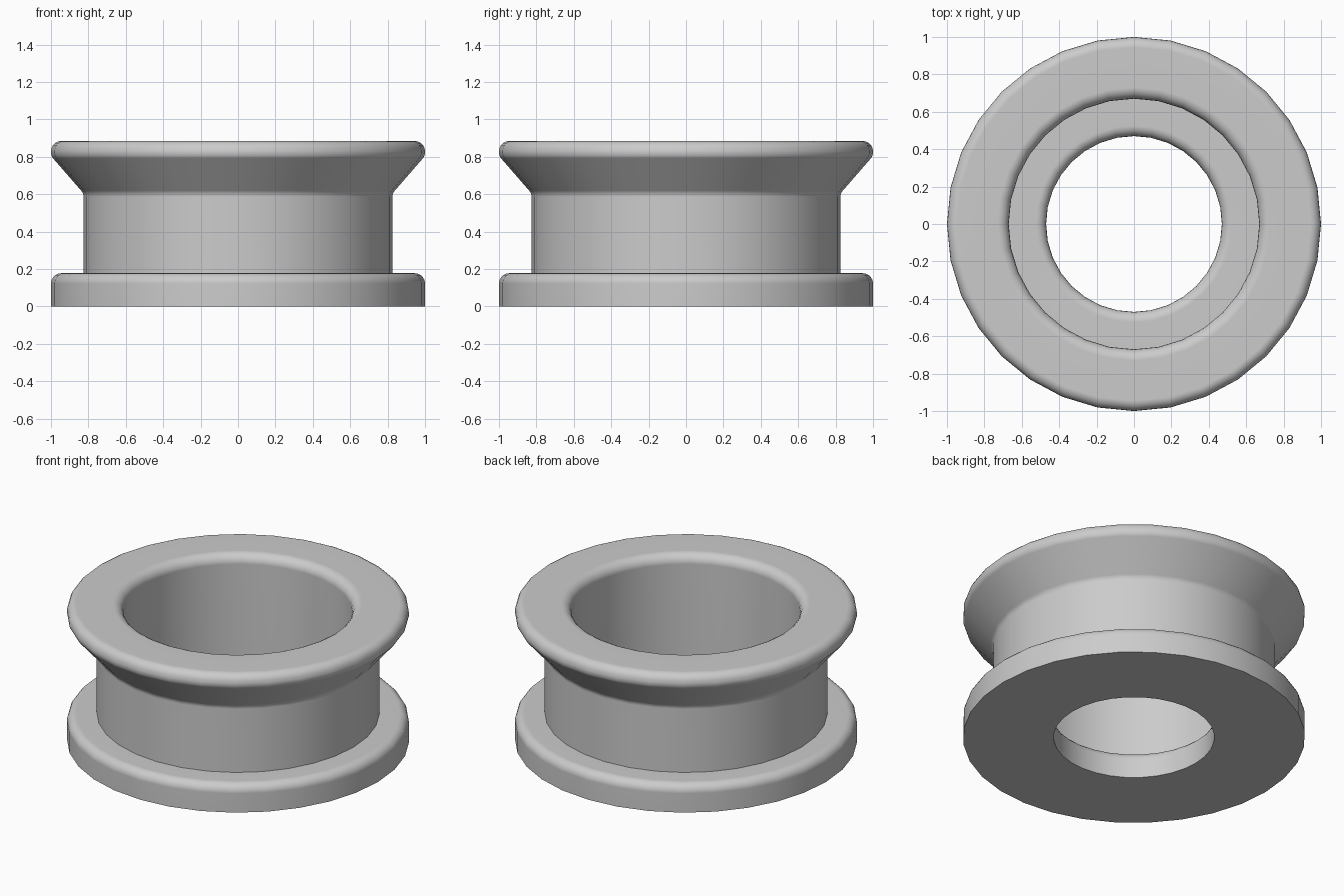
import bpy, bmesh, math
from mathutils import Vector, Matrix

SIDES = 32

cube = bpy.data.objects.get("Cube")
if cube:
    bpy.data.objects.remove(cube, do_unlink=True)

# Single plain grey
grey = bpy.data.materials.new("light grey")
grey.use_nodes = True
colour = (0.6, 0.6, 0.6, 1)
grey.diffuse_color = colour
grey.node_tree.nodes["Principled BSDF"].inputs["Base Color"].default_value = colour


def fillet(prev, corner, nxt, radius, steps=5):
    """Replace a profile corner by a tangent arc."""
    if radius == 0:
        return [corner]
    a, b = (prev - corner).normalized(), (nxt - corner).normalized()
    half = a.angle(b) / 2
    centre = corner + (a + b).normalized() * radius / math.sin(half)
    reach = radius / math.tan(half)
    start = (corner + a * reach - centre).normalized()
    end = (corner + b * reach - centre).normalized()
    sweep = math.pi - 2 * half
    arc = []
    for i in range(steps + 1):
        t = sweep * i / steps
        spoke = (start * math.sin(sweep - t) + end * math.sin(t)) / math.sin(sweep)
        arc.append(centre + spoke * radius)
    return arc


def lathe(name, corners):
    """Spin a closed profile of (radius, height, fillet) around z."""
    pts = [Vector((r, z)) for r, z, f in corners]
    n = len(pts)
    profile = []
    for i, (r, z, f) in enumerate(corners):
        profile += fillet(pts[i - 1], pts[i], pts[(i + 1) % n], f)
    bm = bmesh.new()
    rings = []
    for s in range(SIDES):
        turn = Matrix.Rotation(math.tau * s / SIDES, 3, 'Z')
        rings.append([bm.verts.new(turn @ Vector((p.x, 0, p.y))) for p in profile])
    for s in range(SIDES):
        here, there = rings[s], rings[(s + 1) % SIDES]
        for i in range(len(profile)):
            bm.faces.new((here[i - 1], there[i - 1], there[i], here[i]))
    bmesh.ops.recalc_face_normals(bm, faces=bm.faces)
    mesh = bpy.data.meshes.new(name)
    bm.to_mesh(mesh)
    bm.free()
    mesh.materials.append(grey)
    obj = bpy.data.objects.new(name, mesh)
    bpy.context.collection.objects.link(obj)
    bpy.ops.object.select_all(action='DESELECT')
    obj.select_set(True)
    bpy.context.view_layer.objects.active = obj
    bpy.ops.object.shade_smooth_by_angle(angle=math.radians(35))
    # Keep the broad faces evenly shaded beside the rounded edges
    obj.modifiers.new("even shading", 'WEIGHTED_NORMAL').keep_sharp = True


# Stepped collar: base flange, neck, flared rim, wide bore, narrow bore
lathe("flanged_collar", [
    (0.47, 0.0, 0),
    (1.0, 0.0, 0),
    (1.0, 0.178, 0.055),
    (0.826, 0.178, 0),
    (0.826, 0.605, 0.05),
    (1.0, 0.805, 0.05),
    (1.0, 0.885, 0.055),
    (0.67, 0.885, 0.06),
    (0.67, 0.178, 0),
    (0.47, 0.178, 0.055),
])
